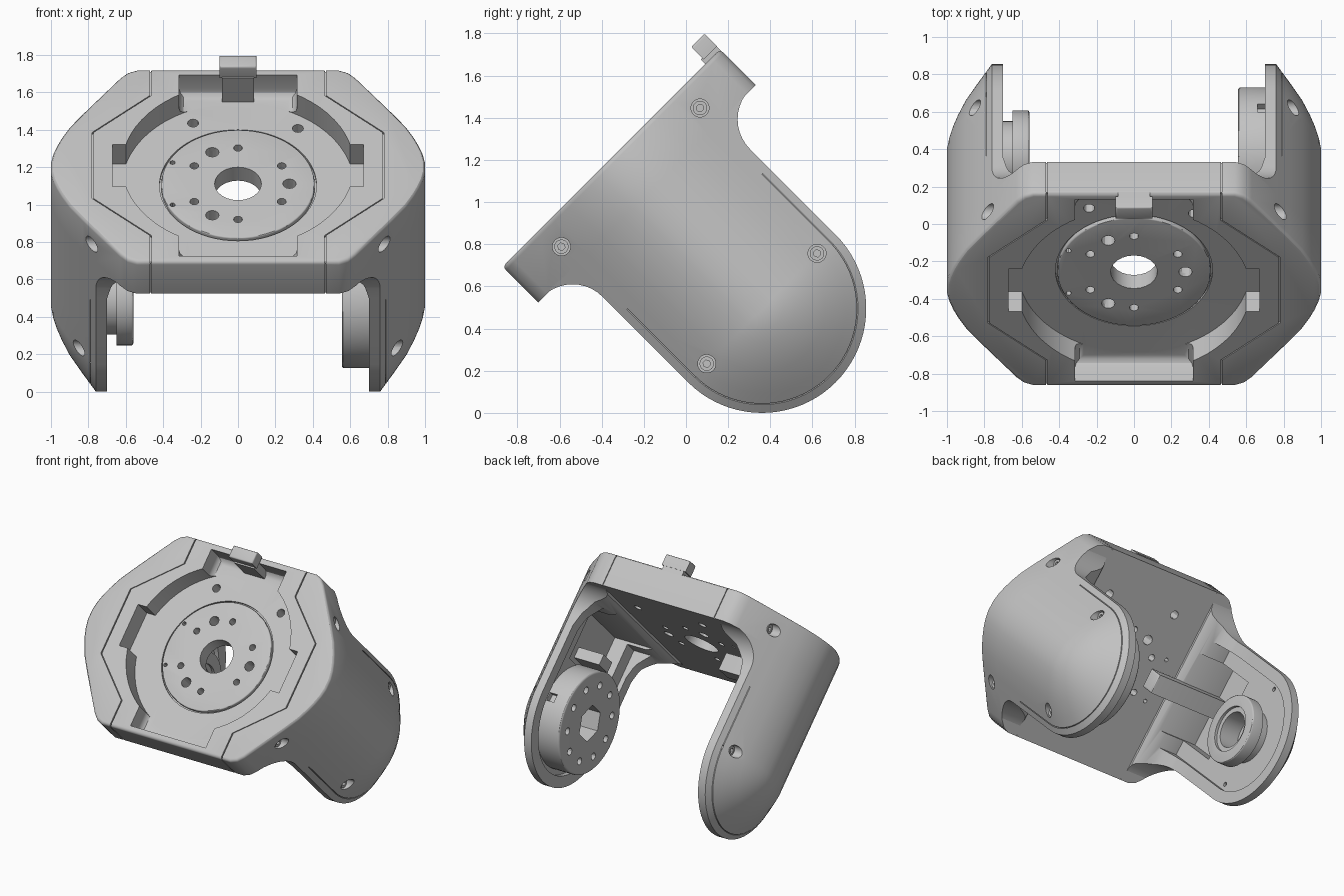
import bpy, bmesh
from math import pi, cos, sin, radians
from mathutils import Matrix

cube = bpy.data.objects.get("Cube")
if cube:
    bpy.data.objects.remove(cube)

grey = bpy.data.materials.new("light_grey")
grey.use_nodes = True
grey.diffuse_color = (0.54, 0.54, 0.54, 1)
grey.node_tree.nodes["Principled BSDF"].inputs["Base Color"].default_value = (0.54, 0.54, 0.54, 1)

# Working frame: x across, v along the plate, w out of the plate; tilted 45 degrees
TILT = Matrix.Translation((0, 0.36, 0.495)) @ Matrix.Rotation(radians(45), 4, "X")
PLACE = {"x": lambda a, b, t: (t, a, b), "w": lambda a, b, t: (a, b, t)}

# Outer skin: distance from the centre line, x.  Inner face: height w, x
SKIN = [(0.04, 1.0), (0.1, 0.988), (0.16, 0.968), (0.22, 0.942), (0.3, 0.9),
        (0.4, 0.83), (0.495, 0.76), (0.67, 0.63), (0.71, 0.59), (0.73, 0.54)]
INNER = [(0, 0.7), (0.5, 0.7), (0.6, 0.675), (0.69, 0.6), (0.745, 0.48), (0.8, 0.48)]
EDGE = 0.495


def finish(name, bm):
    bmesh.ops.recalc_face_normals(bm, faces=bm.faces)
    me = bpy.data.meshes.new(name)
    bm.to_mesh(me)
    bm.free()
    me.materials.append(grey)
    ob = bpy.data.objects.new(name, me)
    bpy.context.collection.objects.link(ob)
    ob.matrix_world = TILT
    return ob


def prism(name, pts, axis, lo, hi, bevel=0.0, bevel_at=None):
    """Extrude an outline along an axis, rounding the rim at one end."""
    bm = bmesh.new()
    ends = [[bm.verts.new(PLACE[axis](a, b, t)) for a, b in pts] for t in (lo, hi)]
    n = len(pts)
    bm.faces.new(ends[0])
    bm.faces.new(ends[1])
    for i in range(n):
        j = (i + 1) % n
        bm.faces.new((ends[0][i], ends[0][j], ends[1][j], ends[1][i]))
    bmesh.ops.recalc_face_normals(bm, faces=bm.faces)
    if bevel:
        rim = set(ends[0] if bevel_at == lo else ends[1])
        edges = [e for e in bm.edges if all(v in rim for v in e.verts)]
        bmesh.ops.bevel(bm, geom=edges, offset=bevel, segments=3, profile=0.5, affect="EDGES")
    return finish(name, bm)


def circle(r, a=0.0, b=0.0, n=32):
    return [(a + r * cos(2 * pi * i / n), b + r * sin(2 * pi * i / n)) for i in range(n)]


def rect(a0, a1, b0, b1):
    return [(a0, b0), (a1, b0), (a1, b1), (a0, b1)]


def arc(r):
    return [(r * cos(t), r * sin(t)) for t in (pi + pi * i / 40 for i in range(41))]


def stadium(r, top):
    return [(-r, top)] + arc(r) + [(r, top)]


def interp(table, u):
    for (a, fa), (b, fb) in zip(table, table[1:]):
        if u <= b:
            return fa + (fb - fa) * max(0, (u - a) / (b - a))
    return table[-1][1]


def extent(me):
    return [f(v.co[k] for v in me.vertices) for k in range(3) for f in (min, max)] if me.vertices else [9] * 6


def subtract(ob, tool):
    """Cut with a tool; a cut that alters the overall extent is undone."""
    before = ob.data.copy()
    mod = ob.modifiers.new("cut", "BOOLEAN")
    mod.operation, mod.solver, mod.object = "DIFFERENCE", "EXACT", tool
    bpy.context.view_layer.objects.active = ob
    bpy.ops.object.modifier_apply(modifier=mod.name)
    if any(abs(a - b) > 0.02 for a, b in zip(extent(before), extent(ob.data))):
        ob.data = before
    bpy.data.objects.remove(tool)


def cut(ob, pts, axis, lo, hi):
    subtract(ob, prism("cutter", pts, axis, lo, hi))


def cove(w):
    """Half-width of the arm at height w, flaring into the plate."""
    return EDGE if w <= 0.575 else EDGE + 0.2 - (max(0, 0.04 - (w - 0.575) ** 2)) ** 0.5


def arm_shell(name, s):
    """Arm swept straight down from the plate and around its round end."""
    levels = [0.2, 0.4, 0.5] + [0.575 + 0.2 * sin(pi / 2 * i / 10) for i in range(11)]
    bm = bmesh.new()

    def row(r, half_width, x_at):
        path = [(-half_width(w), w) for w in reversed(levels)] + arc(r) + [(half_width(w), w) for w in levels]
        return [bm.verts.new((s * x_at(v, w), v, w)) for v, w in path]

    def skin(v, w):
        return interp(SKIN, abs(v) if w > 0 else (v * v + w * w) ** 0.5)

    rows = [row(r, lambda w, r=r: r, skin) for r, x in SKIN if r <= EDGE]
    for t in (0.25, 0.5, 0.75, 1):
        rows.append(row(EDGE, lambda w, t=t: EDGE + t * (cove(w) - EDGE), skin))
    rows.append(row(EDGE, cove, lambda v, w: interp(INNER, w)))
    for p, q in zip(rows, rows[1:]):
        for i in range(len(p) - 1):
            bm.faces.new((p[i], p[i + 1], q[i + 1], q[i]))
    # Centre strip, inner face and top cap
    bm.faces.new(rows[0])
    last, n = rows[-1], len(levels)
    for i in range(n):
        bm.faces.new((last[i], last[i + 1], last[-2 - i], last[-1 - i]))
    bm.faces.new(last[n:-n])
    bm.faces.new([p[0] for p in rows] + [p[-1] for p in reversed(rows)])
    bmesh.ops.remove_doubles(bm, verts=bm.verts, dist=0.0002)
    return finish(name, bm)


# Base plate with rounded top rim
half = [(x, -r) for r, x in reversed(SKIN)] + [(x, r) for r, x in SKIN]
outline = half + [(-x, -v) for x, v in half]
plate = prism("base_plate", outline, "w", 0.77, 1.01, 0.022, 1.01)

# Round pocket with four notches, the end notches filleted at the floor
cut(plate, circle(0.62, n=64), "w", 0.86, 1.2)
cut(plate, rect(-0.67, 0.67, -0.16, 0.16), "w", 0.86, 1.2)
subtract(plate, prism("cutter", rect(-0.315, 0.315, -0.685, 0.685), "w", 0.86, 1.2, 0.045, 0.86))

# Seams between the plate centre and the side covers
seam = [(0.47, -0.76), (0.47, -0.53), (0.78, -0.25), (0.78, 0.25), (0.47, 0.53), (0.47, 0.76)]
for s in (-1, 1):
    strip = seam + [(x - 0.008, v) for x, v in reversed(seam)]
    cut(plate, [(s * x, v) for x, v in strip], "w", 0.994, 1.2)
    for e in (-1, 1):
        cut(plate, rect(s * 0.464, s * 0.47, e * 0.722, e * 0.8), "w", 0.7, 1.2)

# Raised centre disc, with the hole pattern drilled through both
cut(plate, circle(0.42, n=64), "w", 0.845, 1.0)
disc = prism("centre_disc", circle(0.41, n=64), "w", 0.80, 0.872, 0.008, 0.872)
holes = [(0.125, 0, 0)]
holes += [(0.036, 0.275 * cos(t), 0.275 * sin(t)) for t in (0, 2 * pi / 3, 4 * pi / 3)]
holes += [(0.024, 0.27 * cos(t), 0.27 * sin(t)) for t in (pi / 6 + pi / 3 * i for i in range(6))]
holes += [(0.014, -0.35, v) for v in (-0.16, 0.16)]
for r, a, b in holes:
    for ob in (plate, disc):
        cut(ob, circle(r, a, b, 24 if r > 0.1 else 12), "w", 0.6, 1.2)
for a, b in ((-0.24, 0.47), (0.32, 0.43)):
    cut(plate, circle(0.03, a, b, 12), "w", 0.6, 1.2)

# Latch tab at the top edge
latch = prism("latch_tab", rect(-0.1, 0.1, 0.64, 0.73), "w", 1.03, 1.115, 0.012, 1.115)
stem = prism("latch_stem", rect(-0.085, 0.085, 0.63, 0.728), "w", 0.85, 1.04)
parts = [plate, disc, latch, stem]

# Arms, mirrored left and right
for s, side in ((1, "left"), (-1, "right")):
    arm = arm_shell(side + "_arm", s)
    # Inner recess and the deeper hollow near the plate
    cut(arm, stadium(0.41, 0.7), "x", s * 0.4, s * 0.735)
    cut(arm, rect(-0.3, 0.3, 0.32, 0.72), "x", s * 0.4, s * 0.85)
    # Fine seam around the outer rim
    ring = prism("cutter", stadium(0.456, 0.45), "x", s * 0.782, s * 1.2)
    cut(ring, stadium(0.451, 0.6), "x", s * 0.7, s * 1.3)
    subtract(arm, ring)
    # Counterbored screws
    for v in (-1, 1):
        cut(arm, circle(0.043, v * 0.37, 0, 20), "x", s * 0.79, s * 1.2)
        cut(arm, circle(0.016, v * 0.37, 0, 12), "x", s * 0.5, s * 1.2)
        cut(plate, circle(0.043, v * 0.465, 0.88, 20), "x", s * 0.72, s * 1.2)
        for end, a, w, x in (("lower", 0.37, 0, 0.785), ("upper", 0.465, 0.88, 0.715)):
            screw = prism(f"{side}_{end}_screw", circle(0.034, v * a, w, 20), "x", s * x, s * (x + 0.035))
            cut(screw, circle(0.018, v * a, w, 6), "x", s * (x + 0.01), s * 1.2)
            parts.append(screw)
    parts.append(arm)

# Blocks in the arm hollows, the right one reaching inwards under the plate
parts.append(prism("left_block", rect(-0.07, 0.07, 0.4, 0.48), "x", 0.64, 0.87))
parts.append(prism("right_spur", rect(-0.07, 0.07, 0.61, 0.74), "x", -0.87, -0.25, 0.015, -0.25))

# Left drive horn with its bolt circle and edge slot
horn = prism("drive_horn", circle(0.37, n=64), "x", 0.555, 0.745, 0.015, 0.555)
cut(horn, circle(0.13, n=6), "x", 0.4, 0.72)
for v, w in circle(0.27, n=10):
    cut(horn, circle(0.026, v, w, 12), "x", 0.4, 0.68)
cut(horn, rect(0.33, 0.4, -0.03, 0.03), "x", 0.66, 0.72)

# Right bearing boss: neck, flange and stepped bore
neck = prism("bearing_neck", circle(0.19, n=48), "x", -0.745, -0.64)
flange = prism("bearing_flange", circle(0.248, n=48), "x", -0.65, -0.56, 0.01, -0.56)
for ob in (neck, flange):
    cut(ob, circle(0.13, n=32), "x", -0.735, -0.4)
cut(flange, circle(0.165, n=32), "x", -0.58, -0.4)
parts += [horn, neck, flange]

# Smooth curved faces, keep edges crisp
bpy.ops.object.select_all(action="DESELECT")
for ob in parts:
    ob.select_set(True)
bpy.context.view_layer.objects.active = plate
bpy.ops.object.shade_smooth_by_angle(angle=radians(30))
